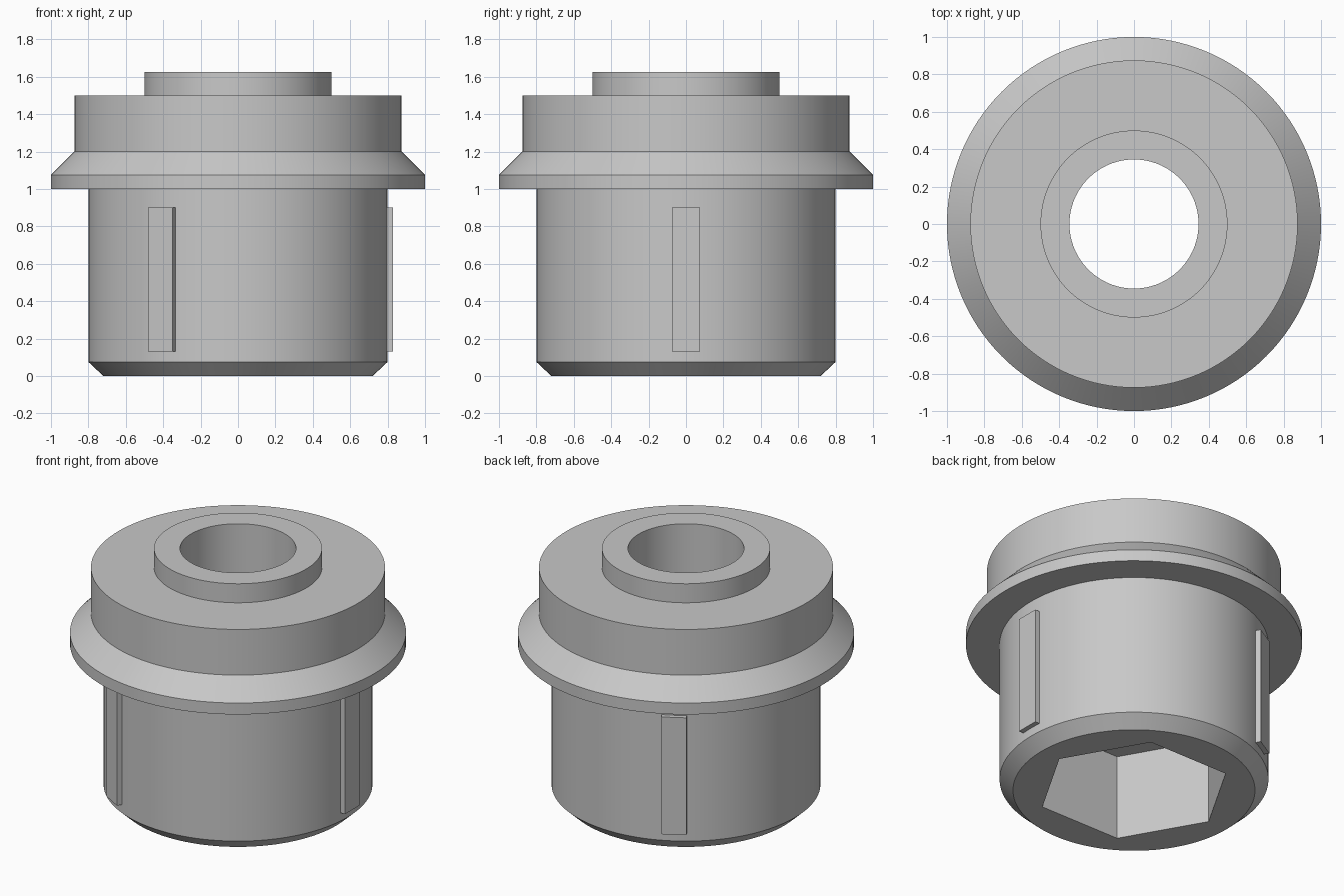
import bpy
import bmesh
import math
from mathutils import Matrix

cube = bpy.data.objects.get("Cube")
if cube:
    bpy.data.objects.remove(cube, do_unlink=True)

grey = bpy.data.materials.new("light grey")
grey.use_nodes = True
grey.diffuse_color = (0.58, 0.58, 0.58, 1)
grey.node_tree.nodes["Principled BSDF"].inputs["Base Color"].default_value = grey.diffuse_color


def add_object(name, bm):
    bmesh.ops.recalc_face_normals(bm, faces=bm.faces)
    mesh = bpy.data.meshes.new(name)
    bm.to_mesh(mesh)
    bm.free()
    mesh.materials.append(grey)
    obj = bpy.data.objects.new(name, mesh)
    bpy.context.collection.objects.link(obj)
    return obj


def activate(obj):
    bpy.ops.object.select_all(action="DESELECT")
    obj.select_set(True)
    bpy.context.view_layer.objects.active = obj


def lathe(name, profile, steps):
    bm = bmesh.new()
    verts = [bm.verts.new((r, 0, z)) for r, z in profile]
    edges = [bm.edges.new((a, b)) for a, b in zip(verts, verts[1:] + verts[:1])]
    bmesh.ops.spin(bm, geom=verts + edges, cent=(0, 0, 0), axis=(0, 0, 1),
                   angle=math.tau, steps=steps, use_merge=True)
    bmesh.ops.remove_doubles(bm, verts=bm.verts, dist=0.0001)
    return add_object(name, bm)


# Flanged bushing with a chamfered foot, raised collar and through bore
bore = 0.345
body = lathe("bushing_body", [
    (bore, 0), (0.72, 0), (0.8, 0.075), (0.8, 1), (1, 1), (1, 1.075),
    (0.875, 1.2), (0.875, 1.5), (0.5, 1.5), (0.5, 1.625), (bore, 1.625)], 128)

# Hexagonal socket in the underside
socket_depth = 0.56
bm = bmesh.new()
bmesh.ops.create_cone(bm, cap_ends=True, segments=6, radius1=0.58, radius2=0.58,
                      depth=2 * socket_depth, matrix=Matrix.Rotation(math.pi / 2, 4, "Z"))
# Turn the socket so that a corner points along +x
first = max(bm.verts, key=lambda v: v.co.x).co
turn = -math.atan2(first.y, first.x)
bmesh.ops.rotate(bm, verts=bm.verts, cent=(0, 0, 0), matrix=Matrix.Rotation(turn, 3, "Z"))
cutter = add_object("socket_cutter", bm)
cutter.hide_render = True

cut = body.modifiers.new("socket", "BOOLEAN")
cut.operation = "DIFFERENCE"
cut.solver = "EXACT"
cut.object = cutter
activate(body)
bpy.ops.object.modifier_apply(modifier=cut.name)
bpy.data.objects.remove(cutter, do_unlink=True)
bpy.ops.object.shade_smooth_by_angle(angle=math.radians(25))

# Three locating keys around the barrel
inner, outer, width, low, high = 0.75, 0.83, 0.15, 0.13, 0.9
for i, name in enumerate(("left_key", "back_key", "front_key")):
    bm = bmesh.new()
    bmesh.ops.create_cube(bm, size=1)
    size = Matrix.Diagonal((outer - inner, width, high - low, 1))
    place = Matrix.Translation(((inner + outer) / 2, 0, (low + high) / 2))
    bm.transform(Matrix.Rotation(i * math.tau / 3, 4, "Z") @ place @ size)
    add_object(name, bm)
